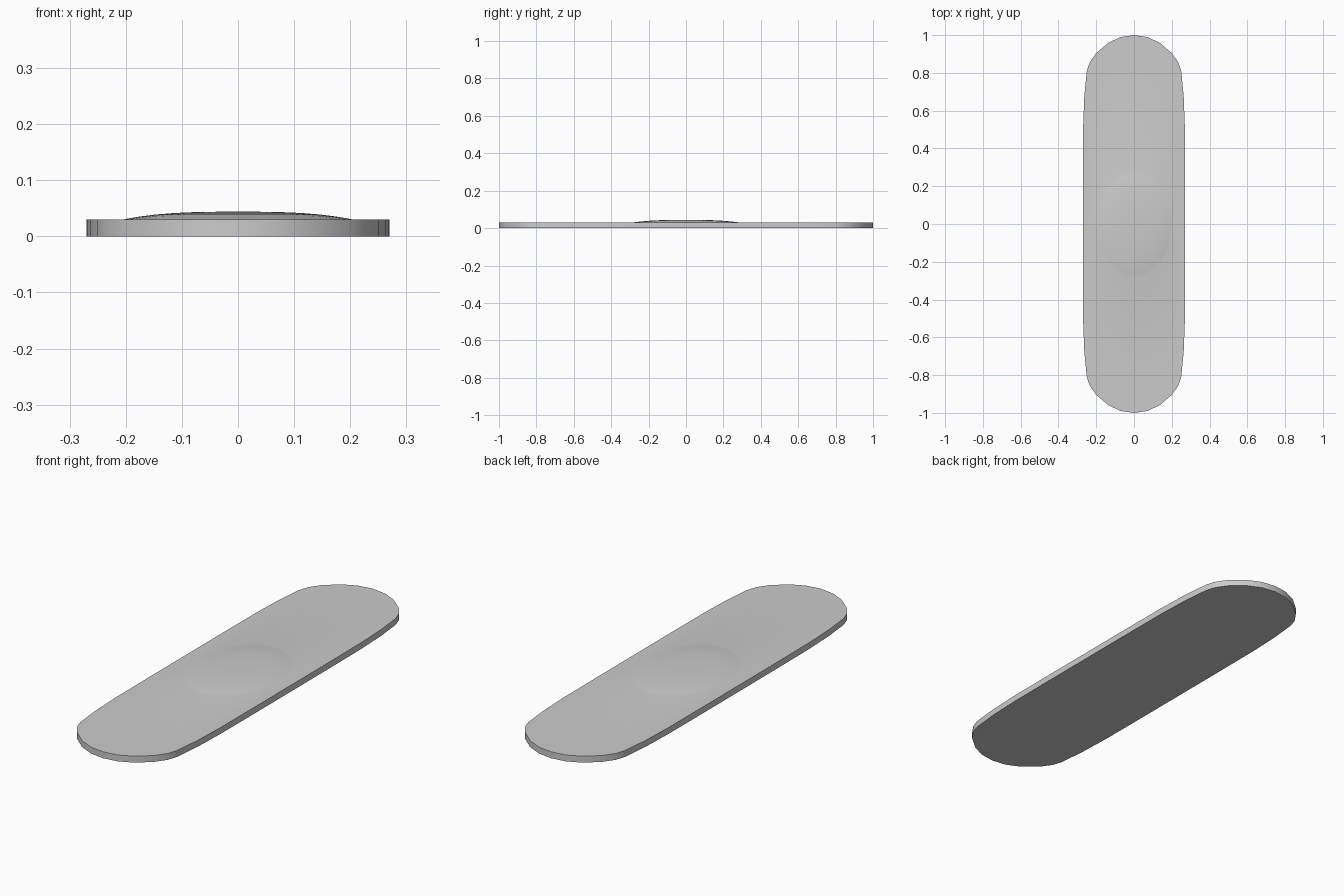
import bpy, bmesh
from math import cos, sin, pi, radians

if "Cube" in bpy.data.objects:
    bpy.data.objects.remove(bpy.data.objects["Cube"])

THICK, BUMP = 0.03, 0.014

# Quarter outline of the plate, from the side middle to the end tip
quarter = [(0.27, 0), (0.27, 0.28), (0.269, 0.52), (0.263, 0.68), (0.25, 0.81),
           (0.235, 0.855), (0.2, 0.905), (0.135, 0.96), (0.07, 0.99), (0, 1)]
half = quarter + [(-x, y) for x, y in quarter[-2::-1]]
outline = half + [(x, -y) for x, y in half[-2:0:-1]]
n = len(outline)

bm = bmesh.new()


def add_ring(points, z):
    return [bm.verts.new((x, y, z)) for x, y in points]


def ellipse(r):
    return [(0.205 * r * cos(2 * pi * i / n), 0.285 * r * sin(2 * pi * i / n))
            for i in range(n)]


def bridge(a, b):
    for i in range(n):
        j = (i + 1) % n
        bm.faces.new((a[i], a[j], b[j], b[i]))


# Underside and rim
bottom = add_ring(outline, 0)
rim = add_ring(outline, THICK)
bm.faces.new(bottom[::-1])
bridge(bottom, rim)

# Flat top running into the low central dome
previous = rim
for r in (1.0, 0.93, 0.85, 0.72, 0.55, 0.35, 0.15):
    ring = add_ring(ellipse(r), THICK + BUMP * (1 - r ** 3))
    bridge(previous, ring)
    previous = ring
centre = bm.verts.new((0, 0, THICK + BUMP))
for i in range(n):
    bm.faces.new((previous[i], previous[(i + 1) % n], centre))

bmesh.ops.recalc_face_normals(bm, faces=bm.faces)
mesh = bpy.data.meshes.new("domed_plate")
bm.to_mesh(mesh)
bm.free()
plate = bpy.data.objects.new("domed_plate", mesh)
bpy.context.collection.objects.link(plate)

# Smooth surfaces with a crisp rim
bpy.context.view_layer.objects.active = plate
plate.select_set(True)
bpy.ops.object.shade_smooth_by_angle(angle=radians(35))
